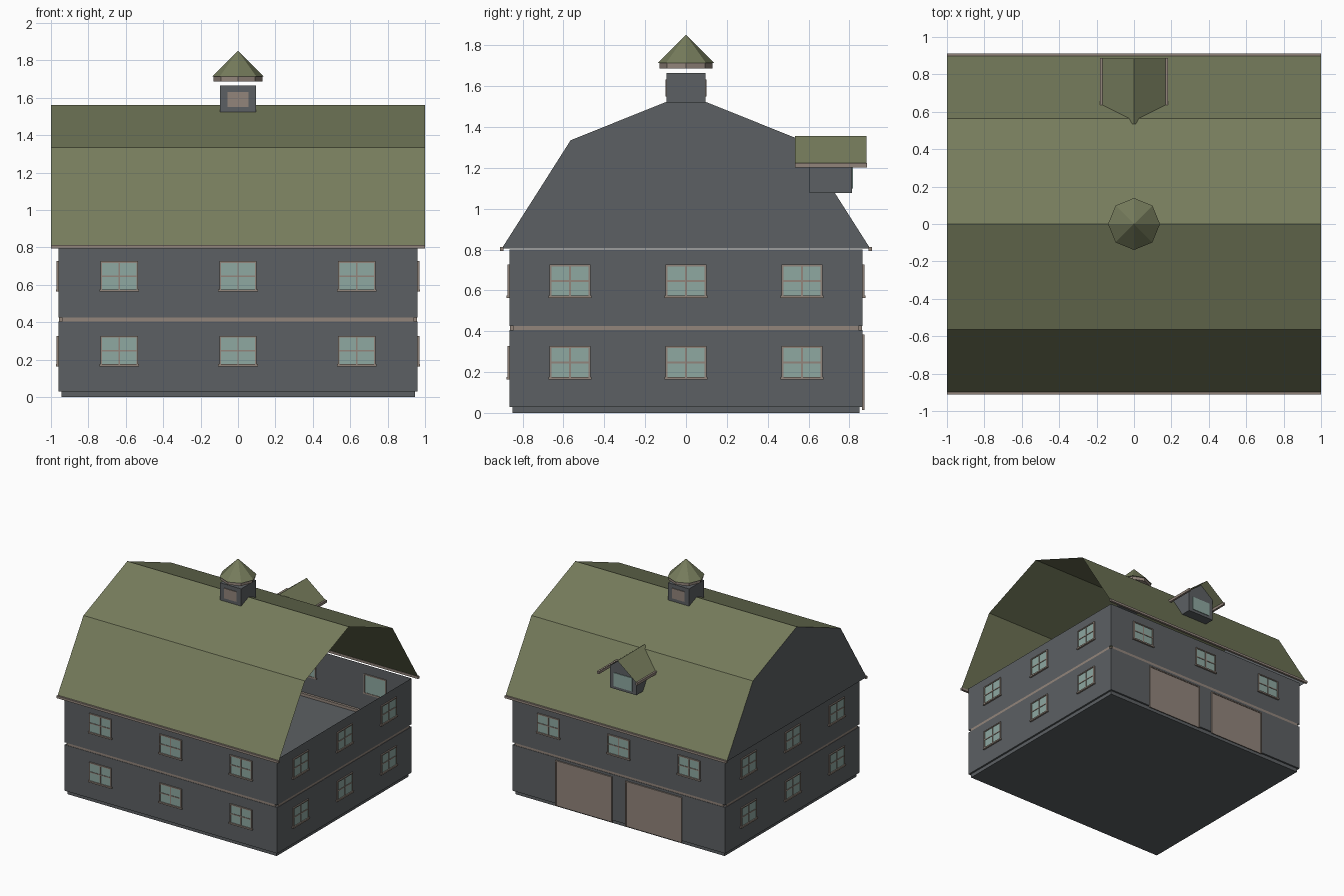
import bpy, bmesh, math
from mathutils import Matrix

if "Cube" in bpy.data.objects:
    bpy.data.objects.remove(bpy.data.objects["Cube"])


def material(name, r, g, b):
    m = bpy.data.materials.new(name)
    lin = [((c / 255 + 0.055) / 1.055) ** 2.4 for c in (r, g, b)]
    m.diffuse_color = (*lin, 1)
    m.use_nodes = True
    m.node_tree.nodes["Principled BSDF"].inputs["Base Color"].default_value = m.diffuse_color
    return m


GRAY = material("slate_gray", 92, 96, 99)
OLIVE = material("olive_roof", 118, 124, 92)
TAN = material("taupe_trim", 146, 133, 123)
GLASS = material("pale_teal_glass", 142, 168, 161)


def finish(name, bm, mat, turns=0):
    bm.transform(Matrix.Rotation(turns * math.pi / 2, 4, 'Z'))
    me = bpy.data.meshes.new(name)
    bm.to_mesh(me)
    bm.free()
    me.materials.append(mat)
    ob = bpy.data.objects.new(name, me)
    bpy.context.collection.objects.link(ob)
    return ob


def add_box(bm, x0, x1, y0, y1, z0, z1):
    mtx = Matrix.Translation(((x0 + x1) / 2, (y0 + y1) / 2, (z0 + z1) / 2)) @ \
        Matrix.Diagonal((x1 - x0, y1 - y0, z1 - z0, 1))
    bmesh.ops.create_cube(bm, size=1, matrix=mtx)


def boxes(name, mat, *dims, turns=0):
    bm = bmesh.new()
    for d in dims:
        add_box(bm, *d)
    return finish(name, bm, mat, turns)


def add_face(bm, pts):
    return bm.faces.new([bm.verts.new(p) for p in pts])


def sheet(bm, profile, a, b, axis):
    # open strip following a profile, swept from a to b along x or y
    def pt(p, t):
        return (t, p[0], p[1]) if axis == 'x' else (p[0], t, p[1])
    for p, q in zip(profile, profile[1:]):
        add_face(bm, [pt(p, a), pt(p, b), pt(q, b), pt(q, a)])


HX, HY = 0.96, 0.865

# Foundation, closed lower storey
boxes("foundation", GRAY, (-0.945, 0.945, -0.85, 0.85, 0, 0.03))
boxes("lower_storey", GRAY, (-HX, HX, -HY, HY, 0.03, 0.405))

# Upper storey: open-topped thin walls
bm = bmesh.new()
ring = [(-HX, -HY), (HX, -HY), (HX, HY), (-HX, HY)]
for (x0, y0), (x1, y1) in zip(ring, ring[1:] + ring[:1]):
    add_face(bm, [(x0, y0, 0.425), (x1, y1, 0.425), (x1, y1, 0.8), (x0, y0, 0.8)])
finish("upper_storey_walls", bm, GRAY)

# Belt course strips between the storeys
boxes("belt_course", TAN,
      (-0.94, 0.94, -0.862, -0.842, 0.402, 0.428),
      (-0.94, 0.94, 0.842, 0.862, 0.402, 0.428),
      (-0.957, -0.937, -0.845, 0.845, 0.402, 0.428),
      (0.937, 0.957, -0.845, 0.845, 0.402, 0.428))


# Windows: framed glass with cross bars and a sill
def windows(side, turns, dist, us, zs):
    fr, gl = bmesh.new(), bmesh.new()
    y = -dist
    for z in zs:
        for u in us:
            w, h, t = 0.1, 0.08, 0.009
            for s in (-1, 1):
                add_box(fr, u + s * (w - t / 2) - t / 2, u + s * (w - t / 2) + t / 2,
                        y - 0.01, y + 0.008, z - h, z + h)
            add_box(fr, u - w + t, u + w - t, y - 0.01, y + 0.008, z + h - t, z + h)
            add_box(fr, u - w - 0.006, u + w + 0.006, y - 0.014, y + 0.008, z - h - 0.003, z - h + t)
            add_box(fr, u - 0.004, u + 0.004, y - 0.008, y - 0.003, z - h + t, z + h - t)
            add_box(fr, u - w + t, u + w - t, y - 0.008, y - 0.003, z - 0.004, z + 0.004)
            add_box(gl, u - w + t, u + w - t, y - 0.004, y + 0.004, z - h + t, z + h - t)
    finish(side + "_window_frames", fr, TAN, turns)
    finish(side + "_window_glass", gl, GLASS, turns)


LOW, HIGH = 0.247, 0.646
windows("front", 0, HY, (-0.635, 0, 0.635), (LOW, HIGH))
windows("right", 1, HX, (-0.568, 0, 0.568), (LOW, HIGH))
windows("back", 2, HY, (-0.635, 0, 0.635), (HIGH,))
windows("left", 3, HX, (-0.568, 0, 0.568), (LOW, HIGH))

# Two wide doors on the back, each a panel in a thin frame
for name, s in (("door_a", 1), ("door_b", -1)):
    x0, x1 = sorted((s * 0.06, s * 0.57))
    boxes(name + "_panel", TAN, (x0 + 0.01, x1 - 0.01, HY - 0.002, HY + 0.005, 0.015, 0.375))
    boxes(name + "_frame", TAN,
          (x0, x0 + 0.01, HY - 0.002, HY + 0.01, 0.015, 0.385),
          (x1 - 0.01, x1, HY - 0.002, HY + 0.01, 0.015, 0.385),
          (x0 + 0.01, x1 - 0.01, HY - 0.002, HY + 0.01, 0.375, 0.385))

# Gambrel roof sheet, open at the right end
gambrel = [(-0.902, 0.805), (-0.565, 1.335), (0, 1.562), (0.565, 1.335), (0.902, 0.805)]
bm = bmesh.new()
sheet(bm, gambrel, -1, 1, 'x')
finish("main_roof", bm, OLIVE)

# Left gable wall
bm = bmesh.new()
add_face(bm, [(-0.998, y, z) for y, z in gambrel])
finish("left_gable", bm, GRAY)

# Eave trim
boxes("eave_trim", TAN, (-1, 1, -0.912, -0.894, 0.793, 0.812),
      (-1, 1, 0.894, 0.912, 0.793, 0.812))

# Dormer: house-shaped body, roof sheet, eave trims, window
bm = bmesh.new()
house = [(-0.12, 1.077), (0.12, 1.077), (0.12, 1.255), (0, 1.348), (-0.12, 1.255)]
sheet(bm, house[:3], 0.606, 0.812, 'y')
sheet(bm, [house[4], house[0]], 0.606, 0.812, 'y')
for y in (0.606, 0.812):
    add_face(bm, [(x, y, z) for x, z in house])
finish("dormer_body", bm, GRAY)
bm = bmesh.new()
sheet(bm, [(-0.178, 1.215), (0, 1.355), (0.178, 1.215)], 0.535, 0.885, 'y')
finish("dormer_roof", bm, OLIVE)
boxes("dormer_eave_trim", TAN, (-0.182, -0.165, 0.535, 0.887, 1.202, 1.223),
      (0.165, 0.182, 0.535, 0.887, 1.202, 1.223))
boxes("dormer_window", GLASS, (-0.085, 0.085, 0.81, 0.817, 1.1, 1.21))

# Cupola: box, louvre plates front and back, floating octagonal cap
boxes("cupola_body", GRAY, (-0.095, 0.095, -0.095, 0.095, 1.52, 1.665))
boxes("cupola_louvres", TAN, (-0.055, 0.055, -0.1, -0.094, 1.55, 1.632),
      (-0.055, 0.055, 0.094, 0.1, 1.55, 1.632))
for name, mat, r1, r2, z0, z1 in (("cupola_cap_trim", TAN, 0.13, 0.13, 1.687, 1.713),
                                  ("cupola_cap", OLIVE, 0.139, 0.0, 1.713, 1.851)):
    bm = bmesh.new()
    bmesh.ops.create_cone(bm, cap_ends=True, segments=8, radius1=r1, radius2=r2,
                          depth=z1 - z0, matrix=Matrix.Translation((0, 0, (z0 + z1) / 2)))
    bmesh.ops.remove_doubles(bm, verts=bm.verts, dist=0.0001)
    finish(name, bm, mat)
